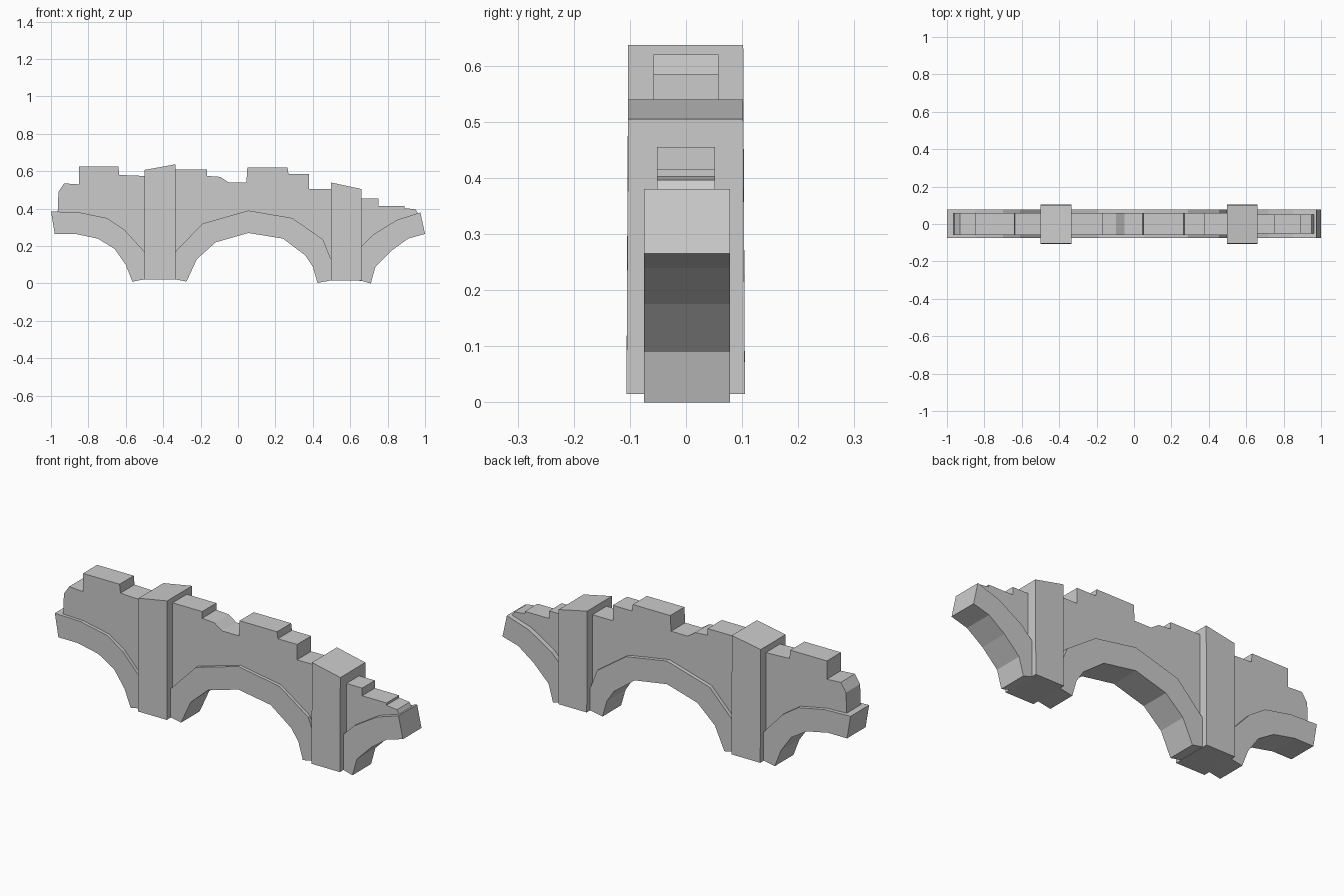
import bpy
import bmesh

cube = bpy.data.objects.get("Cube")
if cube:
    bpy.data.objects.remove(cube, do_unlink=True)

stone = bpy.data.materials.new("grey_stone")
stone.use_nodes = True
grey = (0.6, 0.6, 0.6, 1)
stone.diffuse_color = grey
stone.node_tree.nodes["Principled BSDF"].inputs["Base Color"].default_value = grey


def extrude_profile(name, points, front, back):
    """Extrude an x/z outline from y=front to y=back."""
    bm = bmesh.new()
    face = bm.faces.new([bm.verts.new((x, front, z)) for x, z in points])
    moved = bmesh.ops.extrude_face_region(bm, geom=[face])["geom"]
    for v in moved:
        if isinstance(v, bmesh.types.BMVert):
            v.co.y = back
    bmesh.ops.recalc_face_normals(bm, faces=bm.faces)
    mesh = bpy.data.meshes.new(name)
    bm.to_mesh(mesh)
    bm.free()
    mesh.materials.append(stone)
    obj = bpy.data.objects.new(name, mesh)
    bpy.context.collection.objects.link(obj)
    return obj


# Upper edge of each arch, running left to right in x
west_top = [(-1, .385), (-.85, .38), (-.7, .35), (-.61, .29), (-.5, .17), (-.45, .12)]
main_top = [(-.38, .12), (-.335, .17), (-.19, .32), (.055, .39),
            (.29, .35), (.455, .235), (.495, .135), (.55, .11)]
east_top = [(.6, .13), (.66, .2), (.72, .26), (.85, .34), (.975, .38)]

# Underside of each arch, down to the feet beneath the piers
west_under = [(-.98, .265), (-.87, .265), (-.75, .24), (-.66, .185), (-.6, .1),
              (-.565, .01), (-.5, .022), (-.45, .022)]
main_under = [(-.38, .022), (-.335, .022), (-.275, .01), (-.22, .13), (-.12, .22), (.055, .27),
              (.24, .24), (.36, .15), (.4, .09), (.425, .003), (.5, .017), (.55, .017)]
east_under = [(.6, .017), (.66, .014), (.71, 0), (.735, .09), (.82, .175),
              (.91, .24), (1, .265)]

# Broken top edge of each wall
west_wall = [(-.96, .49), (-.93, .535), (-.85, .53), (-.85, .625), (-.64, .625),
             (-.635, .58), (-.45, .573)]
main_wall = [(-.38, .61), (-.165, .61), (-.165, .575), (-.095, .57), (-.05, .54),
             (.045, .54), (.05, .62), (.265, .62), (.27, .585), (.38, .585),
             (.38, .505), (.55, .505)]
east_wall = [(.6, .455), (.75, .455), (.75, .415), (.89, .415), (.89, .403),
             (.95, .396), (.962, .375)]

spans = {
    "west": (west_top, west_under, west_wall, .058),
    "main": (main_top, main_under, main_wall, .058),
    "east": (east_top, east_under, east_wall, .052),
}
for side, (top, under, crest, depth) in spans.items():
    extrude_profile(side + "_arch", top + under[::-1], -.075, .078)
    # The wall foot is sunk into the arch below it
    foot = [(max(-.965, min(.96, x)), z - .03) for x, z in top]
    extrude_profile(side + "_wall", crest + foot[::-1], -depth, depth)

# Piers with sloping broken tops, widening slightly towards the base
piers = {
    "west_pier": [(-.5, .02), (-.335, .02), (-.335, .637), (-.5, .607)],
    "east_pier": [(.497, .015), (.66, .015), (.66, .505), (.497, .54)],
}
for name, outline in piers.items():
    pier = extrude_profile(name, outline, -.103, .102)
    for v in pier.data.vertices:
        if v.co.z < .1:
            v.co.y *= 1.03
